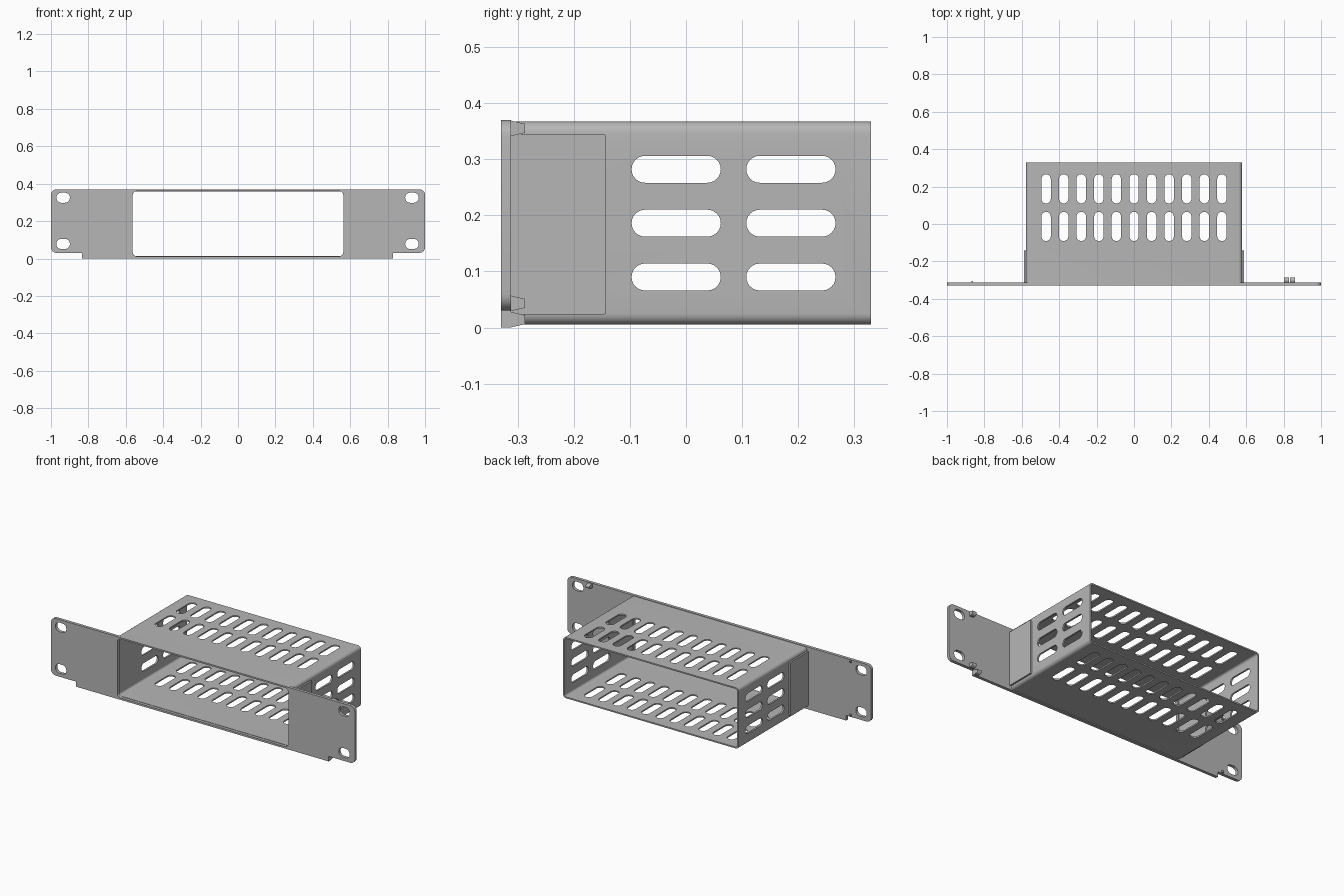
import bpy, bmesh, math
from mathutils import Matrix, Vector

if "Cube" in bpy.data.objects:
    bpy.data.objects.remove(bpy.data.objects["Cube"])

steel = bpy.data.materials.new("grey steel")
steel.use_nodes = True
grey = (0.47, 0.47, 0.47, 1)
steel.diffuse_color = grey
steel.node_tree.nodes["Principled BSDF"].inputs["Base Color"].default_value = grey

# Drawing planes: columns give the world directions of u, v and the depth
FRONT = Matrix(((1, 0, 0), (0, 0, -1), (0, 1, 0)))
SIDE = Matrix(((0, 0, 1), (1, 0, 0), (0, 1, 0)))
TOP = Matrix.Identity(3)


def fillet(corners, steps=6):
    """Round each (u, v, radius) right-angled corner of an outline."""
    out = []
    for i, (u, v, r) in enumerate(corners):
        p = Vector((u, v))
        if r == 0:
            out.append(p)
            continue
        a = (Vector(corners[i - 1][:2]) - p).normalized() * r
        b = (Vector(corners[(i + 1) % len(corners)][:2]) - p).normalized() * r
        for k in range(steps + 1):
            t = k / steps * math.pi / 2
            out.append(p + a * (1 - math.sin(t)) + b * (1 - math.cos(t)))
    return out


def rounded_rect(u, v, w, h, r):
    return fillet([(u + su * w / 2, v + sv * h / 2, r)
                   for su, sv in ((-1, -1), (1, -1), (1, 1), (-1, 1))])


def prism(name, loops, lo, hi, plane):
    """Filled outline with holes, extruded from lo to hi along the depth."""
    curve = bpy.data.curves.new(name, 'CURVE')
    curve.dimensions = '2D'
    curve.fill_mode = 'BOTH'
    curve.extrude = (hi - lo) / 2
    for loop in loops:
        spline = curve.splines.new('POLY')
        spline.points.add(len(loop) - 1)
        for point, co in zip(spline.points, loop):
            point.co = (co[0], co[1], 0, 1)
        spline.use_cyclic_u = True
    temp = bpy.data.objects.new(name, curve)
    mesh = bpy.data.meshes.new_from_object(temp)
    bpy.data.objects.remove(temp)
    bm = bmesh.new()
    bm.from_mesh(mesh)
    bmesh.ops.remove_doubles(bm, verts=bm.verts, dist=0.0002)
    for vert in bm.verts:
        vert.co = plane @ (vert.co + Vector((0, 0, (lo + hi) / 2)))
    bmesh.ops.recalc_face_normals(bm, faces=bm.faces)
    bm.to_mesh(mesh)
    bm.free()
    mesh.name = name
    mesh.materials.clear()
    mesh.materials.append(steel)
    obj = bpy.data.objects.new(name, mesh)
    bpy.context.collection.objects.link(obj)
    return obj


def cut(target, cutter):
    cutter.hide_render = True
    mod = target.modifiers.new("slots", 'BOOLEAN')
    mod.operation = 'DIFFERENCE'
    mod.solver = 'EXACT'
    mod.object = cutter
    bpy.context.view_layer.objects.active = target
    bpy.ops.object.modifier_apply(modifier=mod.name)
    bpy.data.objects.remove(cutter)


# Front plate with stepped lower corners, mounting holes and opening
outline = fillet([(-0.835, 0, 0), (0.828, 0, 0), (0.828, 0.03, 0), (1, 0.03, 0.03),
                  (1, 0.37, 0.03), (-1, 0.37, 0.03), (-1, 0.03, 0.03), (-0.835, 0.03, 0)])
holes = [rounded_rect(x, z, 0.072, 0.054, 0.026)
         for x in (-0.935, 0.93) for z in (0.078, 0.325)]
opening = rounded_rect(0, 0.186, 1.126, 0.35, 0.024)
front_plate = prism("front_plate", [outline, opening] + holes, 0.312, 0.33, FRONT)

# Sleeve: an open tube with rounded edges
sleeve = prism("sleeve", [rounded_rect(0, 0.186, 1.156, 0.362, 0.02),
                          rounded_rect(0, 0.186, 1.136, 0.346, 0.012)], -0.33, 0.313, FRONT)

# Ventilation slots through top and bottom, then through both sides
cut(sleeve, prism("vertical_cutter",
                  [rounded_rect((i - 5) * 0.094, y, 0.05, 0.156, 0.0249)
                   for i in range(11) for y in (-0.013, 0.188)], -0.1, 0.5, TOP))
cut(sleeve, prism("side_cutter",
                  [rounded_rect(y, z, 0.159, 0.048, 0.0239)
                   for y in (-0.0175, 0.187) for z in (0.09, 0.186, 0.282)], -0.8, 0.8, SIDE))

# Side flanges bent back from the front plate
for side, name in ((1, "left"), (-1, "right")):
    lo, hi = sorted((side * 0.576, side * 0.588))
    prism(name + "_flange", [rounded_rect(-0.2285, 0.184, 0.171, 0.322, 0.004)], lo, hi, SIDE)

# Tapered locating tabs behind the left end of the plate
for name, z, x in (("upper_tab", 0.355, 0.848), ("lower_tab", 0.043, 0.848),
                   ("bottom_tab", 0.014, 0.815)):
    taper = [(-0.313, z - 0.014), (-0.287, z - 0.008), (-0.287, z + 0.008), (-0.313, z + 0.014)]
    prism(name, [taper], x - 0.013, x + 0.013, SIDE)

# Small pips behind the right end
for name, z in (("upper_pip", 0.36), ("lower_pip", 0.04)):
    prism(name, [rounded_rect(-0.31, z, 0.012, 0.014, 0.003)], -0.87, -0.86, SIDE)

# Smooth the rounded edges only
bpy.ops.object.select_all(action='DESELECT')
for obj in (front_plate, sleeve):
    obj.select_set(True)
bpy.context.view_layer.objects.active = sleeve
bpy.ops.object.shade_smooth_by_angle(angle=math.radians(30))
